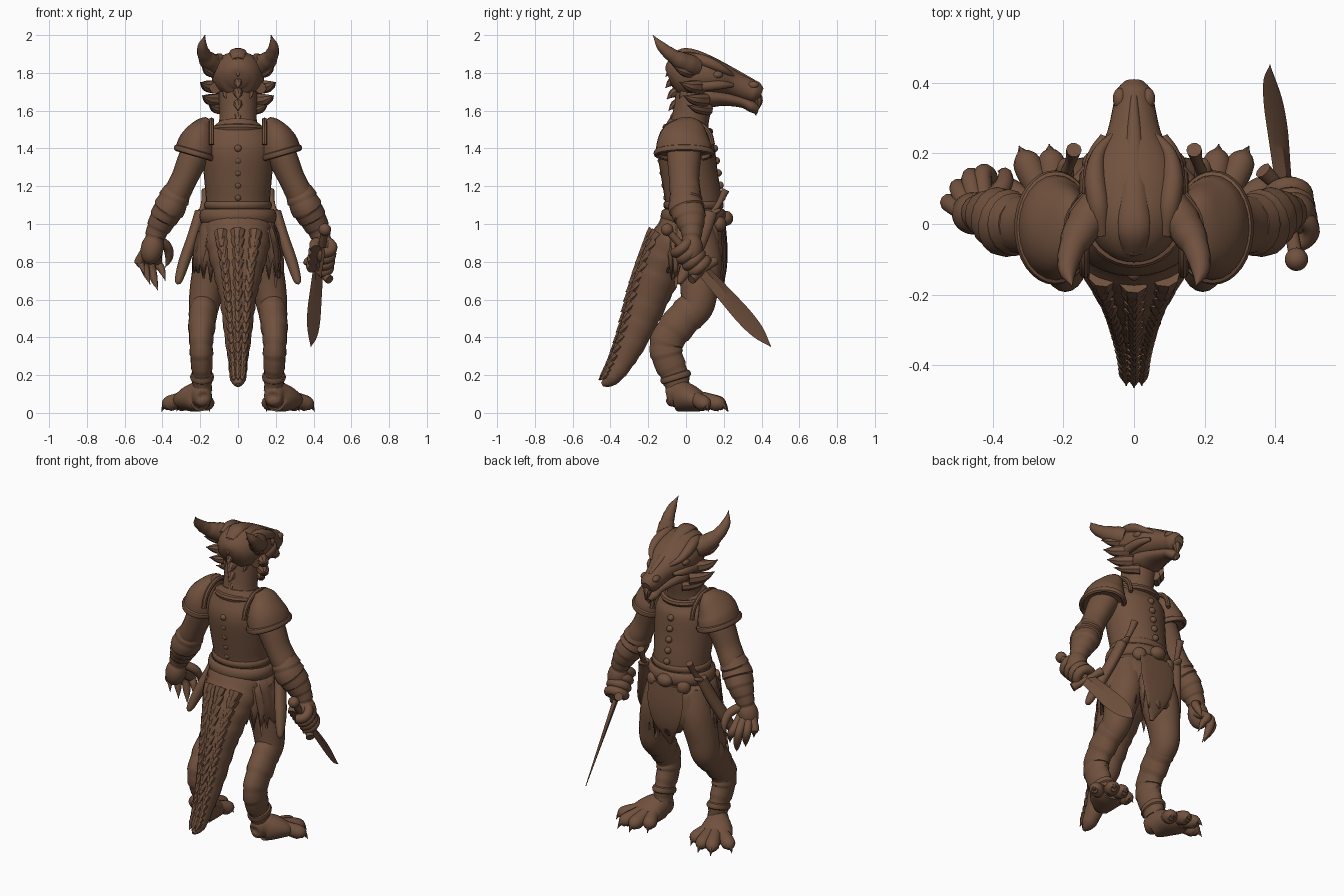
import bpy, bmesh, math
from mathutils import Vector

cube = bpy.data.objects.get("Cube")
if cube:
    bpy.data.objects.remove(cube)

brown = bpy.data.materials.new("clay_brown")
brown.use_nodes = True
tone = (0.165, 0.083, 0.048, 1)
brown.diffuse_color = tone
brown.node_tree.nodes["Principled BSDF"].inputs["Base Color"].default_value = tone


def finish(name, bm, angle=40):
    """Turn a bmesh into a shaded object with the single material."""
    bmesh.ops.recalc_face_normals(bm, faces=bm.faces)
    mesh = bpy.data.meshes.new(name)
    bm.to_mesh(mesh)
    bm.free()
    mesh.materials.append(brown)
    obj = bpy.data.objects.new(name, mesh)
    bpy.context.collection.objects.link(obj)
    bpy.ops.object.select_all(action='DESELECT')
    obj.select_set(True)
    bpy.context.view_layer.objects.active = obj
    bpy.ops.object.shade_smooth_by_angle(angle=math.radians(angle))
    return obj


def spline(rows, steps):
    """Smooth interpolation through rows of position and radii."""
    pts = [rows[0]] + list(rows) + [rows[-1]]
    out = []
    for i in range(1, len(pts) - 2):
        p, q, r, s = pts[i - 1:i + 3]
        for k in range(steps):
            t = k / steps
            out.append([b + t * ((c - a) + t * ((2 * a - 5 * b + 4 * c - d) + t * (3 * b - a - 3 * c + d))) / 2
                        for a, b, c, d in zip(p, q, r, s)])
    return out + [list(rows[-1])]


def bridge(bm, rings):
    """Join neighbouring closed rings with quads."""
    for low, high in zip(rings, rings[1:]):
        for k in range(len(low)):
            bm.faces.new((low[k - 1], low[k], high[k], high[k - 1]))


def loft(name, rows, side=(1, 0, 0), steps=5, sides=16, wraps=0, flip=1, angle=40):
    """Skin rings along a path; rows hold x, y, z, side radius and, if elliptical, the other radius."""
    path = spline([(flip * x, y, z, radii[0], radii[-1]) for x, y, z, *radii in rows], steps)
    bm, rings = bmesh.new(), []
    for i, (x, y, z, a, b) in enumerate(path):
        before, after = path[max(i - 1, 0)], path[min(i + 1, len(path) - 1)]
        along = (Vector(after[:3]) - Vector(before[:3])).normalized()
        u = Vector(side) - along * along.dot(Vector(side))
        u.normalize()
        v = along.cross(u)
        swell = 1 + 0.09 * ((i * wraps / len(path)) % 1)
        ring = []
        for k in range(sides):
            turn = math.tau * k / sides
            offset = u * max(a, .002) * math.cos(turn) + v * max(b, .002) * math.sin(turn)
            ring.append(bm.verts.new(Vector((x, y, z)) + offset * swell))
        rings.append(ring)
    bridge(bm, rings)
    bm.faces.new(rings[0])
    bm.faces.new(rings[-1])
    return finish(name, bm, angle)


def midline(name, rows, **options):
    """Loft along the plane of symmetry; rows hold y, z and the radii."""
    return loft(name, [(0, *row) for row in rows], **options)


def spike(name, base, middle, tip, radius, flip=1):
    return loft(name, [(*base, radius), (*middle, radius * .75), (*tip, 0)],
                side=(.8, .5, .3), steps=4, sides=8, flip=flip)


def blob(name, place, size, tilt=(0, 0, 0)):
    bm = bmesh.new()
    bmesh.ops.create_uvsphere(bm, u_segments=24, v_segments=14, radius=1)
    bmesh.ops.scale(bm, vec=size, verts=bm.verts)
    obj = finish(name, bm)
    obj.location, obj.rotation_euler = place, tilt
    return obj


def ring_band(name, place, rx, ry, thick, height, tilt=(0, 0, 0)):
    """Flattened elliptical hoop."""
    bm, hoops = bmesh.new(), []
    for w in [math.tau * j / 8 for j in range(9)]:
        grow = thick * math.cos(w)
        hoops.append([bm.verts.new(((rx + grow) * math.cos(t), (ry + grow) * math.sin(t), height * math.sin(w)))
                      for t in [math.tau * k / 32 for k in range(32)]])
    bridge(bm, hoops)
    bmesh.ops.remove_doubles(bm, verts=bm.verts, dist=.0001)
    obj = finish(name, bm)
    obj.location, obj.rotation_euler = place, tilt
    return obj


# Torso, neck and collar
midline("torso", [(.04, .86, .17, .13), (.04, 1, .18, .15), (.04, 1.12, .17, .15), (.02, 1.25, .18, .15),
                  (0, 1.4, .19, .15), (0, 1.48, .16, .12), (.01, 1.54, .1)], sides=28)
midline("neck", [(0, 1.44, .12), (.02, 1.54, .1), (.04, 1.65, .1), (.05, 1.76, .1)], sides=24)
ring_band("collar", (0, .01, 1.5), .125, .115, .02, .02, (-.1, 0, 0))

# Belt, buckle, jerkin hem and lacing
ring_band("belt", (0, .04, 1.04), .185, .155, .02, .04)
ring_band("jerkin_hem", (0, .04, 1.1), .17, .15, .01, .02)
blob("buckle", (0, .21, 1.03), (.05, .04, .04))
for i in range(5):
    z = 1.14 + i * .065
    blob("back_lace", (0, -.1 - i * .01, z), (.02, .02, .02))
    blob("front_lace", (0, .19 - i * .01, z), (.02, .02, .02))
for s in (-1, 1):
    blob("belt_pouch", (s * .11, .18, 1), (.04, .03, .04), (0, 0, -s * .6))

# Ragged skirt and loincloth
bm = bmesh.new()
bands = []
for level, (rx, ry) in enumerate([(.185, .155), (.215, .175), (.235, .18), (.24, .165)]):
    band = []
    for k in range(64):
        t = math.tau * k / 64
        jag = abs(math.sin(k * 1.3)) * .09 + .04 * math.sin(k * 3)
        hem = .7 - .06 * max(math.sin(t), 0) ** 3 + jag
        z = 1.03 + (hem - 1.03) * level / 3
        fold = 1 + .01 * level * math.sin(9 * t)
        band.append(bm.verts.new((rx * fold * math.cos(t), .035 + ry * fold * math.sin(t), z)))
    bands.append(band)
bridge(bm, bands)
skirt = finish("ragged_skirt", bm)
skirt.modifiers.new("cloth_thickness", 'SOLIDIFY').thickness = .015
midline("loincloth", [(.2, 1, .12, .01), (.21, .86, .12, .01), (.2, .73, .08, .01), (.155, .61, .01)])

# Tail with overlapping ridge scutes
tail = [(0, 1, .17, .12), (-.08, .88, .16, .12), (-.15, .73, .12, .11), (-.21, .58, .09, .1), (-.27, .42, .07, .08),
        (-.34, .27, .05, .06), (-.4, .18, .04, .04), (-.445, .15, .01, .01)]
midline("tail", tail, sides=20, wraps=13)
outward, down = Vector((0, -.92, .39)), Vector((0, -.39, -.92))
for y, z, a, b in spline(tail[1:7], 3):
    for s in (-1, 0, 1):
        root = Vector((s * a * .55, y, z)) + outward * b * (.74 if s else .9)
        size = .016 + a * .16
        spike("tail_scute", root - down * size, root + outward * size * .3,
              root + outward * size * .9 + down * size * 1.3, size)

# Head: skull, jaw and nose
midline("skull", [(-.09, 1.77, .05), (-.06, 1.78, .1), (.01, 1.79, .135, .125), (.1, 1.785, .14, .11), (.18, 1.765, .12, .09),
                  (.25, 1.74, .08, .07), (.33, 1.71, .06), (.37, 1.7, .055), (.4, 1.69, .03)], sides=24)
midline("lower_jaw", [(-.03, 1.7, .08, .06), (.1, 1.675, .1, .06), (.2, 1.665, .08, .04), (.3, 1.645, .05, .03),
                      (.35, 1.62, .045, .03), (.38, 1.6, .02)], sides=20)
spike("upper_beak", (0, .365, 1.69), (0, .385, 1.65), (0, .38, 1.6), .03)
spike("chin_barb", (0, .335, 1.63), (0, .365, 1.6), (0, .37, 1.575), .025)
midline("snout_ridge", [(-.08, 1.87, .03, .015), (-.02, 1.91, .045, .02), (.06, 1.9, .04, .02), (.18, 1.845, .03, .02),
                        (.36, 1.755, .01)], sides=10)
for i in range(6):
    y, z = -.07 - .01 * math.sin(i), 1.87 - i * .06
    spike("nape_spine", (0, y + .04, z + .015), (0, y, z), (0, y - .03, z - .03), .03)

for s in (-1, 1):
    # Horns, brows, eyes, nostrils and cheek spikes
    loft("horn", [(.1, .05, 1.83, .055), (.145, -.01, 1.855, .05), (.176, -.07, 1.89, .036),
                  (.188, -.13, 1.94, .025), (.175, -.175, 2, 0)], sides=14, wraps=5, flip=s)
    loft("brow", [(.09, -.03, 1.86, .02), (.1, .05, 1.875, .03), (.11, .13, 1.85, .03),
                  (.1, .2, 1.815, .02), (.06, .25, 1.785, .01)], sides=10, flip=s)
    blob("eye", (s * .114, .165, 1.79), (.02, .03, .02))
    blob("nostril", (s * .04, .355, 1.735), (.02, .03, .02))
    loft("cheek_ridge", [(.085, .25, 1.735, .01), (.115, .17, 1.735, .025), (.12, 0, 1.72, .03)], sides=10, flip=s)
    for x, y, z in ((.19, -.03, 1.82), (.2, 0, 1.74), (.19, .02, 1.67), (.155, .04, 1.62)):
        spike("cheek_spike", (x - .1, y + .08, z - .015), (x - .035, y + .02, z - .01), (x, y - .035, z + .01), .2 * x, s)

    # Shoulder guards
    loft("shoulder_guard", [(.225, -.01, 1.375, .11, .15), (.21, -.01, 1.44, .1, .14), (.18, 0, 1.515, .06, .1),
                            (.155, 0, 1.555, .02, .045)], sides=24, flip=s)
    ring_band("shoulder_rim", (s * .225, -.01, 1.375), .105, .148, .014, .018, (0, -s * .28, 0))
    arch = [math.pi * j / 6 for j in range(7)]
    loft("guard_edge", [(.14, -.14 * math.cos(t), 1.42 + .13 * math.sin(t), .014) for t in arch], sides=8, flip=s)

    # Arms with wrapped forearms
    loft("upper_arm", [(.17, -.01, 1.44, .09, .08), (.23, -.01, 1.36, .09, .08), (.285, -.01, 1.24, .08, .07),
                       (.335, 0, 1.14, .08, .07), (.36, .01, 1.09, .05)], side=(0, 1, 0), flip=s)
    loft("forearm_wrap", [(.32, 0, 1.18, .07), (.355, 0, 1.1, .09, .08), (.395, .02, 1.03, .08, .07), (.43, .03, .96, .055),
                          (.445, .03, .91, .045)], side=(0, 1, 0), steps=10, wraps=6, flip=s)
    blob("palm", (s * .455, .03, .87), (.06, .06, .085), (0, -s * .2, 0))

    # Sheathed belt knives
    loft("knife_sheath", [(.2, .13, 1.06, .036, .03), (.24, .08, .93, .04, .03), (.285, .02, .8, .04, .03),
                          (.315, -.03, .7, .02), (.32, -.035, .68, 0)], side=(0, 1, 0), sides=12, flip=s)
    loft("knife_handle", [(.17, .21, 1.18, .022), (.18, .175, 1.11, .016), (.2, .13, 1.04, .018)], sides=10, flip=s)
    blob("knife_guard", (s * .195, .145, 1.06), (.025, .045, .015), (.4, 0, 0))

    # Legs with wrapped shins
    loft("thigh", [(.11, .04, .95, .1, .12), (.135, .07, .8, .1, .12), (.165, .07, .66, .09, .1),
                   (.18, .055, .56, .08, .09), (.185, -.01, .49, .065, .08)], flip=s, sides=20)
    loft("shin_wrap", [(.18, .06, .57, .07, .09), (.19, -.03, .48, .07, .09), (.195, -.1, .38, .06, .085),
                       (.193, -.1, .3, .058, .08), (.19, -.06, .2, .05, .07), (.19, -.04, .12, .05, .06)],
         flip=s, sides=20, steps=8, wraps=7)
    ring_band("anklet", (s * .19, -.055, .19), .05, .07, .014, .02, (.3, 0, 0))

    # Clawed feet
    loft("foot", [(.185, -.105, .07, 0), (.187, -.09, .07, .04), (.195, -.05, .09, .06, .08), (.225, .01, .08, .09, .075),
                  (.25, .07, .06, .1, .055), (.265, .12, .045, .06, .03)], flip=s)
    for x, y in ((.15, .17), (.24, .225), (.325, .22), (.405, .12)):
        root, claw = Vector((.15 + x * .3, .02 + y * .15, .085)), Vector((x, y, .008))
        knuckle = root.lerp(claw, .72)
        knuckle.z = .046
        loft("toe", [(*root, .035), (*root.lerp(knuckle, .5), .04), (*knuckle, .04), (*knuckle.lerp(claw, .5), .018)],
             side=(y, -x, 0), sides=12, flip=s)
        spike("toe_claw", knuckle, knuckle.lerp(claw, .5) + Vector((0, 0, .015)), claw, .022, s)

# Open hand with hooked fingers
for x, y, z in ((.515, .03, .74), (.485, .07, .69), (.445, .1, .66), (.405, .11, .71)):
    kx = x * .85 + .07
    loft("finger", [(kx * .7 + .133, .03 + y * .2, .86, .026), (kx + .015, y + .03, .8, .026),
                    (x, y + .025, z + .05, .02), (x - .02, y, z - .01, 0)], sides=10, flip=-1)
loft("thumb", [(.43, .05, .92, .026), (.375, .1, .88, .026), (.365, .14, .82, .02), (.385, .15, .77, 0)], sides=10, flip=-1)

# Sword and the fist around its grip
pommel, guard, tip = Vector((.46, -.1, .97)), Vector((.425, .09, .755)), Vector((.385, .45, .35))
edge = Vector((-.6, .62, .5))
loft("sword_grip", [(*pommel, .02), (*guard, .02)], sides=12)
blob("pommel", pommel, (.033, .033, .033))
arm = edge * .1
loft("sword_guard", [(*(guard - arm), .025), (*guard, .018), (*(guard + arm), .025)], side=(0, 0, 1), sides=10)
blade = [(*guard.lerp(tip, t), w, .014 * (1 - t) + .002)
         for t, w in ((0, .042), (.3, .05), (.6, .056), (.82, .042), (1, 0))]
loft("sword_blade", blade, side=edge, sides=4, angle=25)
axis = (guard - pommel).normalized()
across = axis.cross(Vector((1, 0, 0))).normalized()
beside = across.cross(axis)
for i in range(4):
    hub = pommel.lerp(guard, .42 + i * .16) + beside * .006
    curl = [hub + (across * math.cos(a) + beside * math.sin(a)) * .048 for a in [j * .75 for j in range(8)]]
    loft("fist_finger", [(*p, .028) for p in curl], side=axis, sides=10, steps=3)
